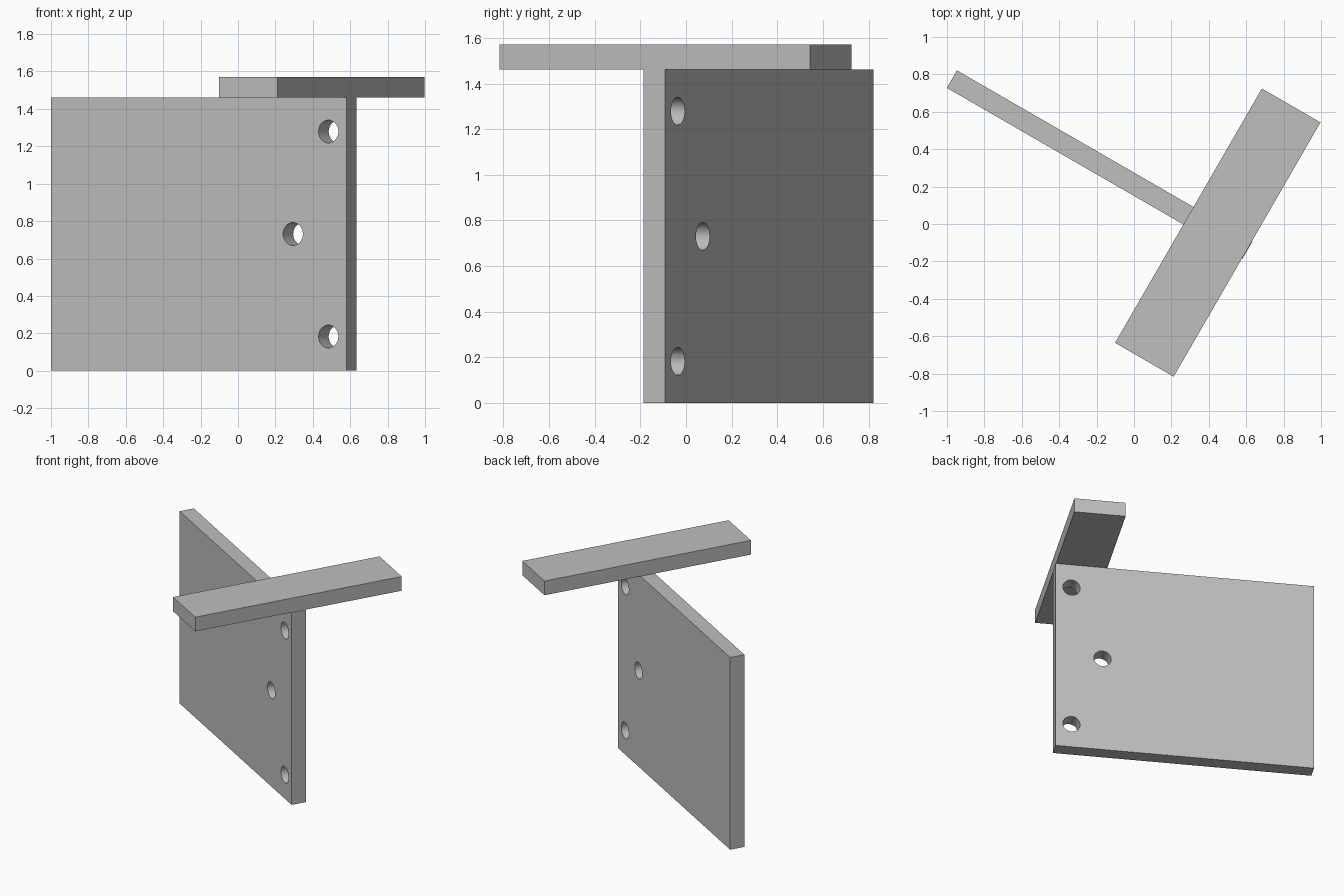
import bpy
from math import radians
from mathutils import Matrix, Vector

cube = bpy.data.objects.get("Cube")
if cube:
    bpy.data.objects.remove(cube, do_unlink=True)

# Single grey finish
grey = bpy.data.materials.new("light_grey")
grey.use_nodes = True
colour = (0.52, 0.52, 0.52, 1)
grey.diffuse_color = colour
grey.node_tree.nodes["Principled BSDF"].inputs["Base Color"].default_value = colour


def board(name, size, centre, angle):
    """Box of the given size, turned about z."""
    bpy.ops.mesh.primitive_cube_add(size=1, location=centre, rotation=(0, 0, radians(angle)))
    obj = bpy.context.object
    obj.name = name
    obj.data.transform(Matrix.Diagonal((*size, 1)))
    obj.data.materials.append(grey)
    return obj


def drill(obj, along, height, radius):
    """Cut a round hole through the board's thickness."""
    turn = obj.rotation_euler.to_matrix()
    place = obj.location + turn @ Vector((along, 0, height))
    bpy.ops.mesh.primitive_cylinder_add(
        vertices=48, radius=radius, depth=0.4, location=place,
        rotation=(radians(90), 0, obj.rotation_euler.z))
    cutter = bpy.context.object
    cutter.name = "hole_cutter"
    cutter.hide_render = True
    cutter.data.materials.append(grey)
    mod = obj.modifiers.new("hole", 'BOOLEAN')
    mod.operation = 'DIFFERENCE'
    mod.solver = 'EXACT'
    mod.object = cutter
    bpy.context.view_layer.objects.active = obj
    bpy.ops.object.modifier_apply(modifier=mod.name)
    bpy.data.objects.remove(cutter, do_unlink=True)


# Upright plate with three through holes near its free edge
plate = board("upright_plate", (1.826, 0.108, 1.462), (-0.183, 0.318, 0.731), -30)
for along, height in ((0.801, 0.548), (0.582, 0), (0.801, -0.548)):
    drill(plate, along, height, 0.061)

# Flat bar resting across the top corner of the plate
board("top_bar", (1.57, 0.362, 0.108), (0.448, -0.046, 1.516), 60)

# Smooth hole walls, crisp board edges
bpy.ops.object.select_all(action='DESELECT')
plate.select_set(True)
bpy.context.view_layer.objects.active = plate
bpy.ops.object.shade_smooth_by_angle(angle=radians(30))
